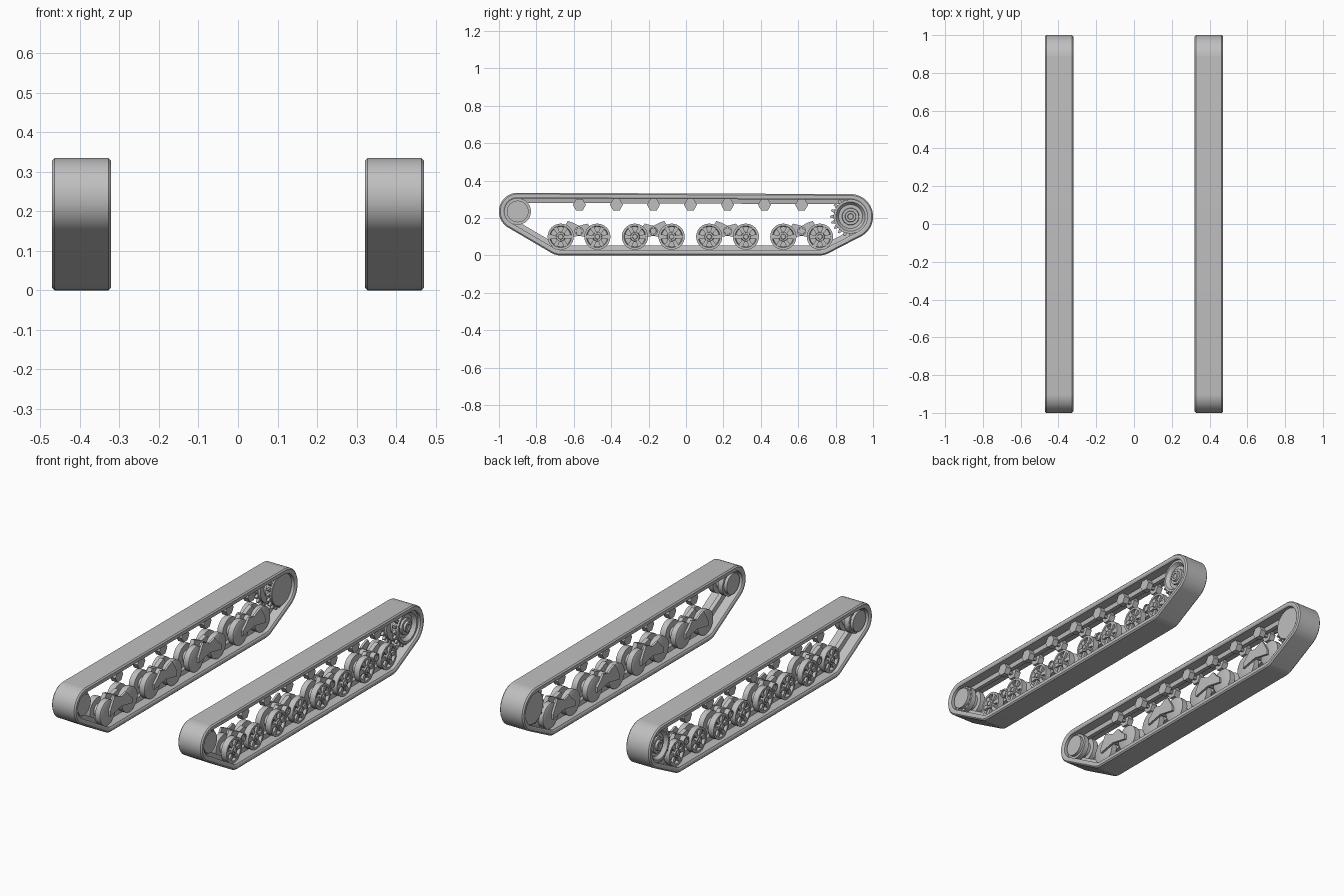
import bpy, bmesh
from math import sin, cos, pi, tau, radians
from mathutils import Vector

if "Cube" in bpy.data.objects:
    bpy.data.objects.remove(bpy.data.objects["Cube"], do_unlink=True)

CX = 0.396  # centre line of one track

grey = bpy.data.materials.new("track grey")
grey.use_nodes = True
colour = (0.52, 0.52, 0.52, 1)
grey.diffuse_color = colour
grey.node_tree.nodes["Principled BSDF"].inputs["Base Color"].default_value = colour


def lathe(bm, profile, y, z, segs=32, turn=0.0):
    """Revolve (x, radius) points about an axle parallel to x, capping both ends."""
    rings = [[bm.verts.new((CX + x, y + r * cos(turn + tau * i / segs),
                            z + r * sin(turn + tau * i / segs)))
              for i in range(segs)] for x, r in profile]
    for a, b in zip(rings, rings[1:]):
        for i in range(segs):
            j = (i + 1) % segs
            bm.faces.new((a[i], a[j], b[j], b[i]))
    bm.faces.new(rings[0])
    bm.faces.new(rings[-1])


def prism(bm, outline, x0, x1):
    """Extrude a (y, z) outline along x."""
    a = [bm.verts.new((CX + x0, y, z)) for y, z in outline]
    b = [bm.verts.new((CX + x1, y, z)) for y, z in outline]
    bm.faces.new(a)
    bm.faces.new(b)
    for i in range(len(a)):
        j = (i + 1) % len(a)
        bm.faces.new((a[i], a[j], b[j], b[i]))


def radial(outline, angle, y, z):
    """Turn a (radial, tangential) outline about a centre."""
    c, s = cos(angle), sin(angle)
    return [(y + r * c - t * s, z + r * s + t * c) for r, t in outline]


def finish(bm, name):
    bmesh.ops.recalc_face_normals(bm, faces=bm.faces)
    mesh = bpy.data.meshes.new(name)
    bm.to_mesh(mesh)
    bm.free()
    mesh.materials.append(grey)
    ob = bpy.data.objects.new(name, mesh)
    bpy.context.collection.objects.link(ob)
    bpy.ops.object.select_all(action='DESELECT')
    ob.select_set(True)
    bpy.context.view_layer.objects.active = ob
    bpy.ops.object.shade_smooth_by_angle(angle=radians(30))
    ob.modifiers.new("other side", 'MIRROR').use_axis[0] = True
    return ob


IDLER = (-0.9, 0.235)
SPROCKET = (0.88, 0.208)

# Belt: a cross-section swept around the taut loop over the four end wheels
circles = [(*IDLER, 0.1), (-0.67, 0.1, 0.1), (0.715, 0.1, 0.1), (*SPROCKET, 0.12)]
half = [(0.012, 0.054), (0.016, 0.03), (0.07, 0.03), (0.075, 0.022), (0.075, 0.007), (0.068, 0)]
section = half + [(-x, d) for x, d in reversed(half)]
bm = bmesh.new()
loops = []
STEPS = 96
for i in range(STEPS):
    a = tau * (i + 0.5) / STEPS
    n = Vector((cos(a), sin(a)))
    y, z, r = max(circles, key=lambda c: c[0] * n.x + c[1] * n.y + c[2])
    loops.append([bm.verts.new((CX + x, y + (r - d) * n.x, z + (r - d) * n.y))
                  for x, d in section])
for k in range(STEPS):
    a, b = loops[k], loops[(k + 1) % STEPS]
    for i in range(len(section)):
        j = (i + 1) % len(section)
        bm.faces.new((a[i], a[j], b[j], b[i]))
finish(bm, "track_belt")

# Road wheels: plain inside, spoked outside, grooved for the guide ridge
bogies = [-0.572, -0.175, 0.222, 0.618]
wheel = [(-0.052, 0.062), (-0.048, 0.07), (-0.016, 0.07), (-0.016, 0.035), (0.016, 0.035),
         (0.016, 0.07), (0.05, 0.07), (0.05, 0.058), (0.034, 0.054), (0.034, 0.026),
         (0.054, 0.023), (0.054, 0.014), (0.06, 0.012)]
spoke = [(0.02, -0.008), (0.057, -0.012), (0.057, 0.012), (0.02, 0.008)]
bm = bmesh.new()
for mid in bogies:
    for y in (mid - 0.098, mid + 0.098):
        lathe(bm, wheel, y, 0.1)
        for k in range(6):
            prism(bm, radial(spoke, tau * k / 6, y, 0.1), 0.03, 0.047)
finish(bm, "road_wheels")

# Rocker arms with a pivot between each pair of wheels
arm = [(-0.1, 0.085), (-0.1, 0.115), (-0.06, 0.184), (-0.035, 0.176), (0, 0.158),
       (0.045, 0.17), (0.07, 0.14), (0.1, 0.115), (0.1, 0.085), (0, 0.105)]
pivot = [(-0.066, 0.024), (0.04, 0.024), (0.04, 0.017), (0.034, 0.016)]
bm = bmesh.new()
for k, mid in enumerate(bogies):
    side = -1 if k % 2 else 1
    outline = [(mid + side * y, z) for y, z in arm]
    prism(bm, outline, -0.012, 0.012)
    prism(bm, outline, -0.066, -0.054)
    lathe(bm, pivot, mid, 0.13, 20)
finish(bm, "rocker_arms")

# Six-sided return rollers under the upper run
roller = [(-0.05, 0.035), (-0.016, 0.035), (-0.016, 0.012), (0.016, 0.012),
          (0.016, 0.035), (0.05, 0.035)]
bm = bmesh.new()
for k in range(7):
    lathe(bm, roller, -0.57 + 0.198 * k, 0.271, 6)
finish(bm, "return_rollers")

# Idler wheel with stepped caps and a ring of bolts
idler = [(-0.062, 0.052), (-0.062, 0.058), (-0.045, 0.058), (-0.045, 0.071), (-0.016, 0.071),
         (-0.016, 0.044), (0.016, 0.044), (0.016, 0.071), (0.045, 0.071), (0.045, 0.058),
         (0.062, 0.058), (0.062, 0.052)]
bm = bmesh.new()
lathe(bm, idler, *IDLER)
bolt = [(0.061, -0.004), (0.069, -0.004), (0.069, 0.004), (0.061, 0.004)]
for k in range(14):
    prism(bm, radial(bolt, tau * k / 14, *IDLER), 0.043, 0.05)
finish(bm, "idler_wheel")

# Drive sprocket: flat disc inside, dished hub outside, two rows of teeth
sprocket = [(-0.055, 0.088), (-0.052, 0.091), (-0.016, 0.091), (-0.016, 0.058), (0.016, 0.058),
            (0.016, 0.091), (0.055, 0.091), (0.055, 0.078), (0.035, 0.064), (0.035, 0.046),
            (0.046, 0.044), (0.046, 0.03), (0.058, 0.028), (0.058, 0.016), (0.052, 0.014)]
tooth = [(0.085, -0.012), (0.109, -0.004), (0.109, 0.004), (0.085, 0.012)]
bm = bmesh.new()
lathe(bm, sprocket, *SPROCKET)
for k in range(20):
    outline = radial(tooth, tau * k / 20, *SPROCKET)
    prism(bm, outline, -0.045, -0.03)
    prism(bm, outline, 0.03, 0.045)
finish(bm, "drive_sprocket")
